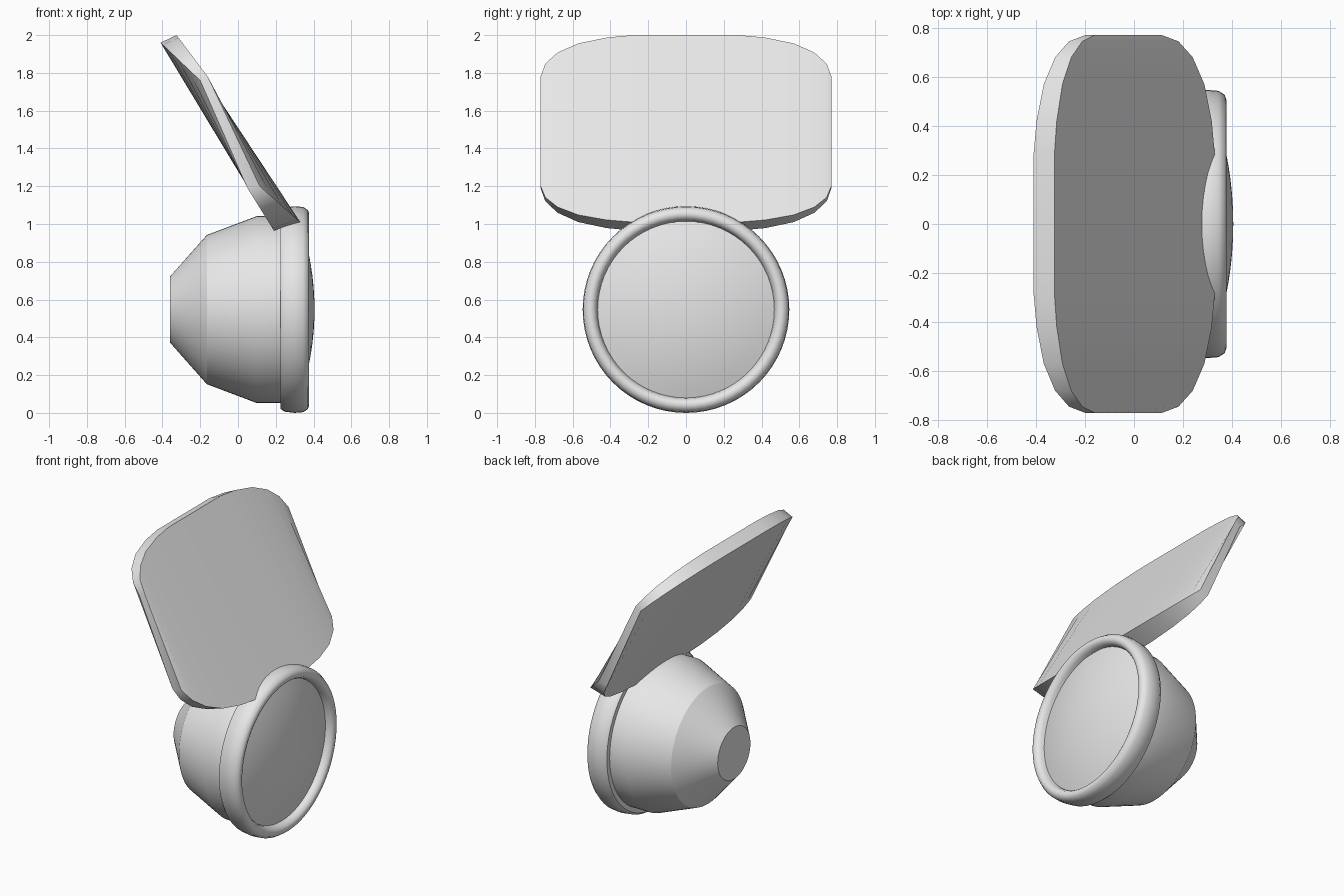
import bpy, bmesh, math
from mathutils import Vector

cube = bpy.data.objects.get("Cube")
if cube:
    bpy.data.objects.remove(cube)

AXIS_Z = 0.547   # height of the lamp axis, which runs along x

grey = bpy.data.materials.new("light_grey")
grey.use_nodes = True
grey.diffuse_color = (0.8, 0.8, 0.8, 1)
grey.node_tree.nodes["Principled BSDF"].inputs["Base Color"].default_value = (0.8, 0.8, 0.8, 1)


def finish(name, bm, angle=None):
    bmesh.ops.recalc_face_normals(bm, faces=bm.faces)
    mesh = bpy.data.meshes.new(name)
    bm.to_mesh(mesh)
    bm.free()
    mesh.materials.append(grey)
    obj = bpy.data.objects.new(name, mesh)
    bpy.context.collection.objects.link(obj)
    if angle:
        bpy.ops.object.select_all(action='DESELECT')
        obj.select_set(True)
        bpy.context.view_layer.objects.active = obj
        bpy.ops.object.shade_smooth_by_angle(angle=math.radians(angle))
    return obj


def revolve(name, profile, angle, steps=64):
    """Spin a profile of (x, radius) points around the lamp axis."""
    bm = bmesh.new()
    verts = [bm.verts.new((x, 0, AXIS_Z + r)) for x, r in profile]
    edges = [bm.edges.new(pair) for pair in zip(verts, verts[1:])]
    bmesh.ops.spin(bm, geom=verts + edges, cent=(0, 0, AXIS_Z), axis=(1, 0, 0),
                   angle=2 * math.pi, steps=steps)
    bmesh.ops.remove_doubles(bm, verts=bm.verts, dist=0.0001)
    return finish(name, bm, angle)


# Tapered housing with a flat back
revolve("lamp_housing", [(-0.36, 0), (-0.36, 0.175), (-0.165, 0.395),
                         (0.10, 0.495), (0.235, 0.495)], 25)

# Rounded rim
revolve("lamp_rim", [(0.225, 0.48), (0.225, 0.525), (0.245, 0.54), (0.30, 0.547),
                     (0.345, 0.543), (0.37, 0.527), (0.377, 0.505), (0.37, 0.485),
                     (0.35, 0.472), (0.315, 0.465)], 50)

# Shallow domed lens
DOME, LENS_R = 1.45, 0.47
radii = [LENS_R * i / 8 for i in range(9)]
revolve("lamp_lens", [(0.405 - DOME + math.sqrt(DOME ** 2 - r * r), r) for r in radii], 30)

# Tilted visor: strips run from top to bottom, corners rounded towards each side.
# Each corner line goes from the middle (x, z) to the side (x, z).
CORNERS = {
    "front_top": ((-0.325, 2.00), (-0.16, 1.78)),
    "front_low": ((0.33, 1.01), (0.115, 1.20)),
    "back_low": ((0.19, 0.965), (0.05, 1.19)),
    "back_top": ((-0.41, 1.96), (-0.20, 1.76)),
}
half = [(0.28, 0), (0.42, 0.06), (0.57, 0.2), (0.68, 0.42), (0.745, 0.69), (0.77, 1)]
columns = [(-y, f) for y, f in reversed(half)] + half

bm = bmesh.new()
rings = []
for y, f in columns:
    ring = []
    for middle, side in CORNERS.values():
        x, z = Vector(middle).lerp(Vector(side), f)
        ring.append(bm.verts.new((x, y, z)))
    rings.append(ring)
for a, b in zip(rings, rings[1:]):
    for i in range(4):
        j = (i + 1) % 4
        bm.faces.new((a[i], a[j], b[j], b[i]))
bm.faces.new(rings[0])
bm.faces.new(rings[-1])
finish("visor", bm, 30)
